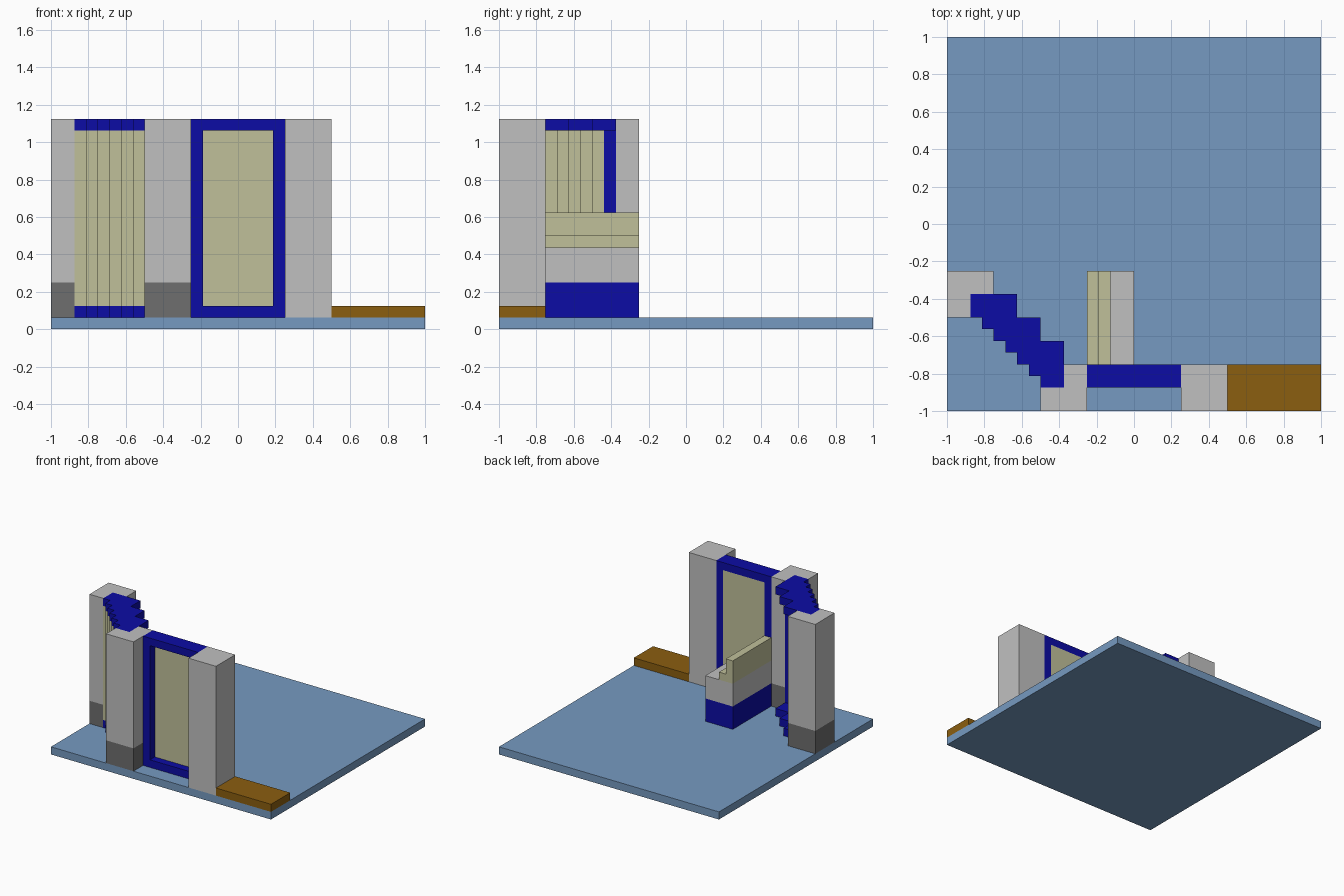
import bpy, bmesh

cube = bpy.data.objects.get("Cube")
if cube:
    bpy.data.objects.remove(cube, do_unlink=True)

U = 0.0625            # building grid step
TOP = 18 * U          # top of the walls


def material(name, rgb):
    m = bpy.data.materials.new(name)
    m.use_nodes = True
    m.diffuse_color = (*rgb, 1)
    bsdf = m.node_tree.nodes["Principled BSDF"]
    bsdf.inputs["Base Color"].default_value = (*rgb, 1)
    bsdf.inputs["Roughness"].default_value = 0.8
    return m


FLOOR = material("floor blue", (0.181, 0.323, 0.533))
GREY = material("light grey", (0.527, 0.527, 0.527))
DARK = material("dark grey", (0.156, 0.156, 0.156))
BLUE = material("deep blue", (0.0037, 0.0037, 0.376))
GLASS = material("pale beige", (0.527, 0.527, 0.323))
BROWN = material("brown", (0.258, 0.112, 0.005))


def prisms(name, mat, parts):
    """One object from several upright prisms: (outline, z0, z1)."""
    bm = bmesh.new()
    for outline, z0, z1 in parts:
        base = bm.faces.new([bm.verts.new((x, y, z0)) for x, y in outline])
        up = bmesh.ops.extrude_face_region(bm, geom=[base])["geom"]
        verts = [g for g in up if isinstance(g, bmesh.types.BMVert)]
        bmesh.ops.translate(bm, verts=verts, vec=(0, 0, z1 - z0))
    bmesh.ops.recalc_face_normals(bm, faces=bm.faces)
    me = bpy.data.meshes.new(name)
    bm.to_mesh(me)
    bm.free()
    me.materials.append(mat)
    ob = bpy.data.objects.new(name, me)
    bpy.context.collection.objects.link(ob)
    return ob


def rect(x0, x1, y0, y1):
    return [(x0, y0), (x1, y0), (x1, y1), (x0, y1)]


# Floor slab and low brown ledge
prisms("floor", FLOOR, [(rect(-1, 1, -1, 1), 0, U)])
prisms("ledge", BROWN, [(rect(0.5, 1, -1, -0.75), U, 2 * U)])

# Pillars; the two beside the diagonal window have a notched corner
rear = [(-1, -0.5), (-0.875, -0.5), (-0.875, -0.375), (-0.75, -0.375),
        (-0.75, -0.25), (-1, -0.25)]
middle = [(-0.5, -1), (-0.25, -1), (-0.25, -0.75), (-0.375, -0.75),
          (-0.375, -0.875), (-0.5, -0.875)]
for name, outline in (("rear_pillar", rear), ("middle_pillar", middle)):
    prisms(name + "_foot", DARK, [(outline, U, 4 * U)])
    prisms(name, GREY, [(outline, 4 * U, TOP)])
prisms("front_pillar", GREY, [(rect(0.25, 0.5, -1, -0.75), U, TOP)])

# Front window: frame and recessed pane
front_frame = [(rect(s * 0.25 - (U if s > 0 else 0), s * 0.25 + (0 if s > 0 else U),
                     -0.875, -0.75), 2 * U, TOP - U) for s in (-1, 1)]
front_frame += [(rect(-0.25, 0.25, -0.875, -0.75), z, z + U) for z in (U, TOP - U)]
prisms("front_window_frame", BLUE, front_frame)
prisms("front_window_pane", GLASS,
       [(rect(-0.1875, 0.1875, -0.8125, -0.75), 2 * U, TOP - U)])

# Diagonal window: sill and lintel, fine steps outside and coarse steps inside
rail = [(-0.875, -0.375)]
for i in range(7):
    x, y = -0.875 + i * U, -0.5 - i * U
    rail += [(x, y), (x + U, y)]
rail += [(-0.375, -0.875), (-0.375, -0.625), (-0.5, -0.625), (-0.5, -0.5),
         (-0.625, -0.5), (-0.625, -0.375)]
rail.remove((-0.4375, -0.875))
prisms("diagonal_window_rails", BLUE, [(rail, U, 2 * U), (rail, TOP - U, TOP)])

# Jambs set into the pillar notches
prisms("diagonal_window_jambs", BLUE,
       [(rect(-0.875, -0.75, -0.4375, -0.375), 2 * U, TOP - U),
        (rect(-0.4375, -0.375, -0.875, -0.75), 2 * U, TOP - U)])

# Stepped pane
steps = []
for i in range(7):
    x, y = -0.875 + i * U, -0.5 - i * U
    width = U if i == 6 else 2 * U
    steps.append((rect(x, x + width, y, y + U), 2 * U, TOP - U))
prisms("diagonal_window_pane", GLASS, steps)

# Bench: base, seat and stepped backrest
prisms("bench_base", BLUE, [(rect(-0.25, 0, -0.75, -0.25), U, 4 * U)])
prisms("bench_seat", GREY, [(rect(-0.25, 0, -0.75, -0.25), 4 * U, 7 * U)])
prisms("bench_backrest", GLASS,
       [(rect(-0.25, -0.125, -0.75, -0.25), 7 * U, 8 * U),
        (rect(-0.25, -0.1875, -0.75, -0.25), 8 * U, 10 * U)])
